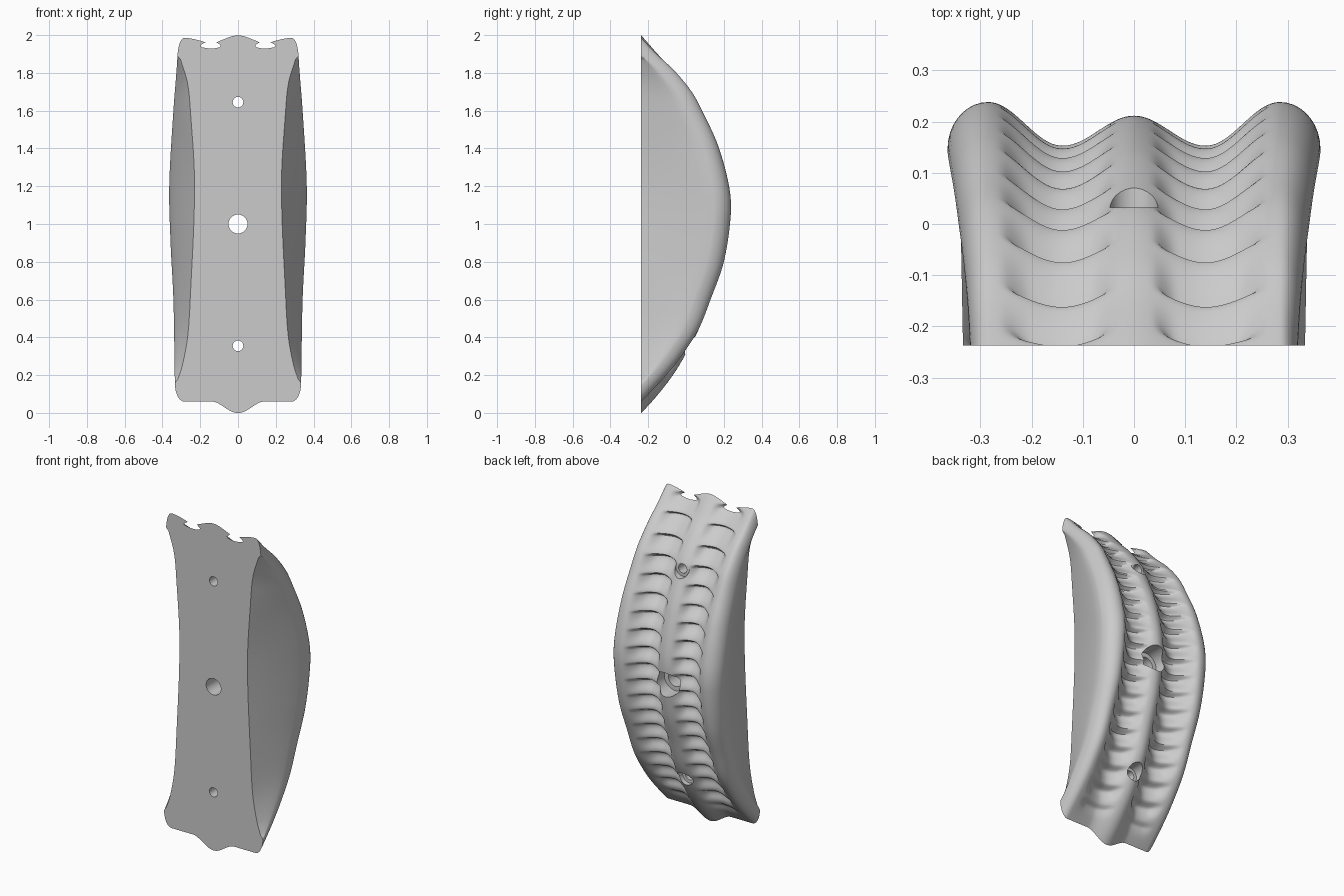
import bpy, bmesh, math
from math import sin, cos, pi

if "Cube" in bpy.data.objects:
    bpy.data.objects.remove(bpy.data.objects["Cube"])

FRONT = -0.237   # flat mounting face
PITCH = 0.1      # spacing of the scallops


def curve(keys, z):
    """Smooth interpolation through (z, value) keys."""
    n = len(keys)

    def slope(i):
        a, b = keys[max(i - 1, 0)], keys[min(i + 1, n - 1)]
        return (b[1] - a[1]) / (b[0] - a[0])
    z = min(max(z, keys[0][0]), keys[-1][0])
    i = 0
    while i < n - 2 and z > keys[i + 1][0]:
        i += 1
    (z0, v0), (z1, v1) = keys[i], keys[i + 1]
    d = z1 - z0
    t = (z - z0) / d
    return ((2*t**3 - 3*t*t + 1) * v0 + (t**3 - 2*t*t + t) * d * slope(i)
            + (3*t*t - 2*t**3) * v1 + (t**3 - t*t) * d * slope(i + 1))


def smooth(a, b, x):
    t = min(max((x - a) / (b - a), 0), 1)
    return t * t * (3 - 2 * t)


# Properties of the body along its height
SPINE = [(-.15, -.44), (.06, -.237), (.2, -.105), (.3, -.025), (.44, .065), (.6, .13),
         (.8, .2), (1.05, .237), (1.2, .228), (1.42, .168), (1.6, .085), (1.7, .03),
         (1.81, -.06), (1.9, -.155), (1.985, -.237), (2.15, -.4)]
CENTRE = [(-.1, .057), (.08, .055), (.35, .01), (.8, -.022), (1.3, -.025), (1.75, -.008), (2, .013), (2.1, .015)]
VALLEY = [(-.1, 0), (.06, 0), (.3, .05), (.7, .08), (1.4, .08), (1.8, .045), (1.97, .022), (2.1, .02)]
WIDTH = [(-.1, .33), (.2, .335), (.6, .342), (.9, .357), (1.2, .364), (1.6, .342), (1.9, .32), (2.1, .318)]
FOOT = [(-.1, .33), (.13, .33), (.25, .295), (.4, .267), (.6, .253), (1.2, .23), (1.6, .252),
        (1.75, .268), (1.92, .315), (2.1, .318)]


def half_section(z):
    """Right half of the cross-section, from the centre ridge to below the front face."""
    s, c, v, w = (curve(k, z) for k in (SPINE, CENTRE, VALLEY, WIDTH))
    # scallop: slow slope inwards going up, then an abrupt ledge
    p = (z / PITCH + 0.25) % 1
    tooth = (1 - cos(pi * p / .78)) / 2 if p < .78 else (1 + cos(pi * (p - .78) / .22)) / 2
    tooth *= 0.034 * smooth(.08, .25, z) * (1 - smooth(1.93, 1.97, z))
    pts = []
    for i in range(33):
        x = .285 * i / 32
        if x < .14:
            h = -v + (c + v) * (1 + cos(pi * x / .14)) / 2
        else:
            h = -v * (1 + cos(pi * (x - .14) / .145)) / 2
        h -= tooth * smooth(.035, .085, x) * (1 - smooth(.2, .265, x))
        pts.append((x, s + h))
    # rounded outer rim
    for i in range(1, 10):
        a = pi / 2 * i / 9
        pts.append((.285 + (w - .285) * sin(a), s - .09 * (1 - cos(a))))
    # flank leaning in to the front face
    rim = s - .09
    fy, fx = min(FRONT, rim - .02), curve(FOOT, z)
    for i in range(1, 7):
        t = i / 6
        pts.append((w + (fx - w) * t ** 1.2, rim + (fy - rim) * t))
    pts.append((fx, -.6))
    return pts


# Body: loft the sections, then cut flat at the front
bm = bmesh.new()
rows = []
N = 330
for r in range(N + 1):
    z = -.08 + 2.16 * r / N
    half = half_section(z)
    ring = [(-x, y) for x, y in reversed(half[1:])] + half
    rows.append([bm.verts.new((x, y, z)) for x, y in ring])
for a, b in zip(rows, rows[1:]):
    for i in range(len(a)):
        j = (i + 1) % len(a)
        bm.faces.new((a[i], a[j], b[j], b[i]))
bm.faces.new(rows[0])
bm.faces.new(rows[-1])
cut = bmesh.ops.bisect_plane(bm, geom=bm.verts[:] + bm.edges[:] + bm.faces[:], dist=1e-6,
                             plane_co=(0, FRONT, 0), plane_no=(0, -1, 0), clear_outer=True)
bmesh.ops.remove_doubles(bm, verts=bm.verts[:], dist=1e-5)
rim_edges = [e for e in bm.edges if e.is_boundary]
bmesh.ops.contextual_create(bm, geom=rim_edges)
bmesh.ops.recalc_face_normals(bm, faces=bm.faces[:])
mesh = bpy.data.meshes.new("ribbed_body")
bm.to_mesh(mesh)
bm.free()
body = bpy.data.objects.new("ribbed_body", mesh)
bpy.context.collection.objects.link(body)


def drill(name, z, radius, y0, y1):
    """Cut a round hole along y."""
    bpy.ops.mesh.primitive_cylinder_add(vertices=40, radius=radius, depth=y1 - y0,
                                        location=(0, (y0 + y1) / 2, z), rotation=(pi / 2, 0, 0))
    cutter = bpy.context.object
    cutter.name = name
    cutter.hide_render = True
    bpy.context.view_layer.objects.active = body
    mod = body.modifiers.new(name, 'BOOLEAN')
    mod.operation, mod.solver, mod.object = 'DIFFERENCE', 'EXACT', cutter
    bpy.ops.object.modifier_apply(modifier=name)
    bpy.data.objects.remove(cutter)


# Screw holes, each with a wider counterbore from the back
for z, r, bore, floor in ((1, .05, .077, .1), (.355, .028, .047, -.035), (1.645, .028, .047, .032)):
    drill("hole_cutter", z, r, -.5, .5)
    drill("bore_cutter", z, bore, floor, .5)

bpy.ops.object.select_all(action='DESELECT')
body.select_set(True)
bpy.context.view_layer.objects.active = body
bpy.ops.object.shade_smooth_by_angle(angle=math.radians(40))
